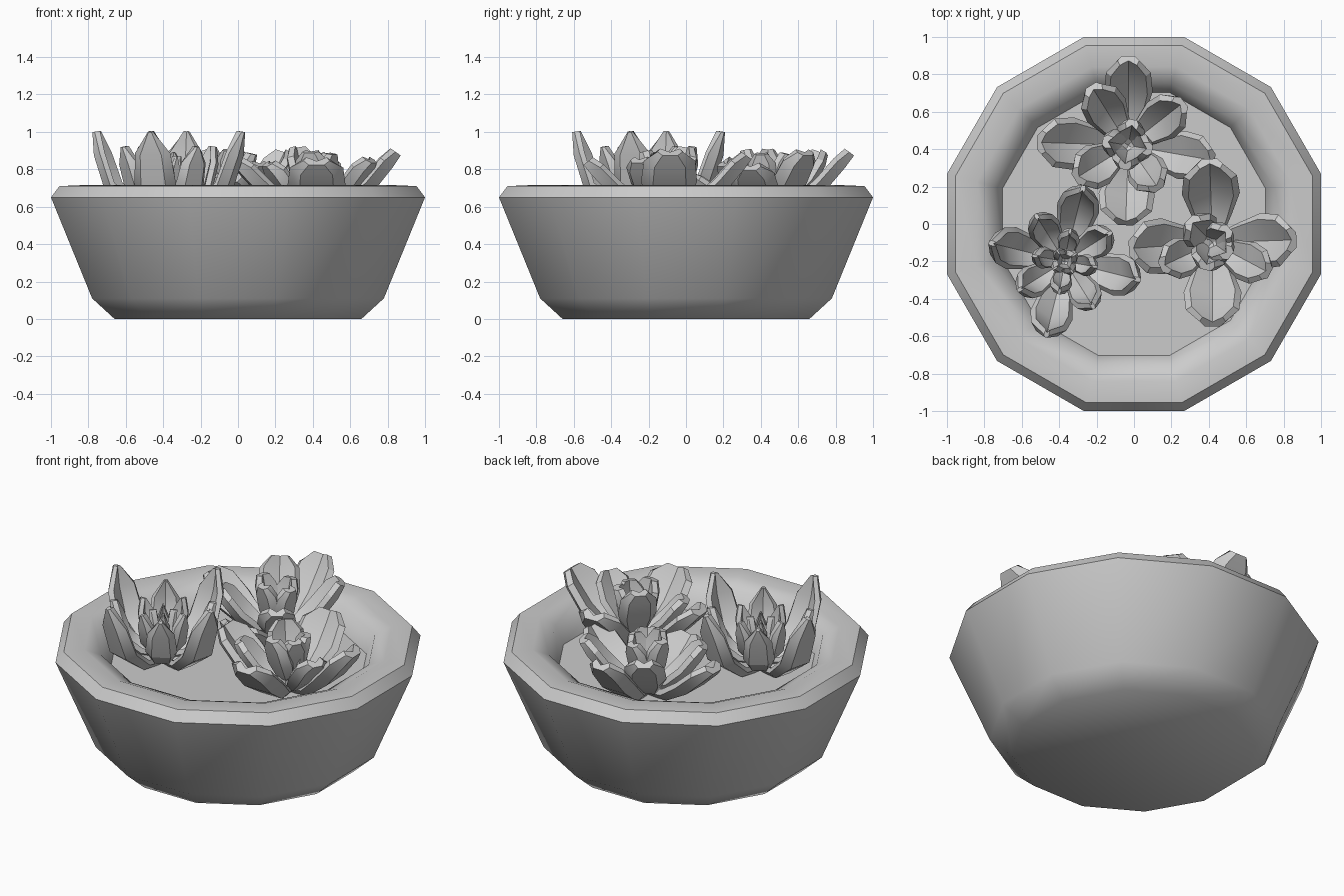
import bpy, bmesh, math
from mathutils import Vector

if "Cube" in bpy.data.objects:
    bpy.data.objects.remove(bpy.data.objects["Cube"])

SIDES = 12


def finish(bm, name, angle):
    bmesh.ops.recalc_face_normals(bm, faces=bm.faces)
    mesh = bpy.data.meshes.new(name)
    bm.to_mesh(mesh)
    bm.free()
    ob = bpy.data.objects.new(name, mesh)
    bpy.context.collection.objects.link(ob)
    bpy.ops.object.select_all(action='DESELECT')
    ob.select_set(True)
    bpy.context.view_layer.objects.active = ob
    bpy.ops.object.shade_smooth_by_angle(angle=math.radians(angle))
    return ob


def loft(bm, rings):
    """Bridge closed rings of equal length and cap both ends."""
    vs = [[bm.verts.new(p) for p in ring] for ring in rings]
    n = len(vs[0])
    for a, b in zip(vs, vs[1:]):
        for i in range(n):
            j = (i + 1) % n
            bm.faces.new((a[i], a[j], b[j], b[i]))
    bm.faces.new(vs[0])
    bm.faces.new(vs[-1])


def polygon_ring(apothem, z):
    r = apothem / math.cos(math.pi / SIDES)
    return [(r * math.cos(math.radians(15 + 30 * i)),
             r * math.sin(math.radians(15 + 30 * i)), z) for i in range(SIDES)]


# bowl: twelve-sided, with a rounded rim and hollow inside
bm = bmesh.new()
profile = [(.66, 0), (.78, .11), (1, .65), (.955, .71), (.84, .715),
           (.75, .675), (.70, .55), (.68, .50)]
loft(bm, [polygon_ring(*p) for p in profile])
finish(bm, "bowl", 45)

# soil disc
bm = bmesh.new()
loft(bm, [polygon_ring(.69, .50), polygon_ring(.705, .56)])
finish(bm, "soil", 30)

# leaf styles: radial curve, height curve, width curve
POINTED = ((.05, .45, .80, .95, 1.0), (0, .05, .30, .72, 1.0), (.35, .75, 1.0, .85, .12))
ROUND = ((.05, .36, .68, .90, 1.0), (0, .08, .42, .80, 1.0), (.30, .68, 1.0, .92, .45))


def leaf(bm, centre, base, style, angle, reach, tip, width, thick):
    rs, zs, ws = style
    a = math.radians(angle)
    out = Vector((math.cos(a), math.sin(a), 0))
    side = Vector((-math.sin(a), math.cos(a), 0))
    origin = Vector((centre[0], centre[1], base))
    pts = [origin + out * (r * reach) + Vector((0, 0, z * (tip - base))) for r, z in zip(rs, zs)]
    rings = []
    for i, p in enumerate(pts):
        t = (pts[min(i + 1, 4)] - pts[max(i - 1, 0)]).normalized()
        n = side.cross(t).normalized()
        if n.dot(Vector((0, 0, 1)) - out) < 0:
            n = -n
        w = ws[i] * width
        cup = w * .35
        section = [(-1, cup), (-.78, cup * .8 + thick), (0, thick * .6),
                   (.78, cup * .8 + thick), (1, cup), (.6, -thick * .3), (-.6, -thick * .3)]
        rings.append([p + side * (s * w) + n * h for s, h in section])
    loft(bm, rings)


def succulent(name, centre, style, leaves, thick=.035):
    bm = bmesh.new()
    for angle, reach, tip, width in leaves:
        base = .56 + (.06 if reach < .25 else .03 if reach < .38 else 0)
        leaf(bm, centre, base, style, angle, reach, tip, width, thick)
    finish(bm, name, 32)


# pointed succulent: three whorls of four leaves
whorls = [(-14, .41, 1.0, .115), (32, .29, .92, .09), (-10, .17, .89, .06), (35, .07, .87, .04)]
succulent("pointed_succulent", (-.37, -.20), POINTED,
          [(a + 90 * k, r, z, w) for a, r, z, w in whorls for k in range(4)], .03)

# back round-leaved succulent: leaf angle, reach, tip height, half width
succulent("back_succulent", (-.03, .42), ROUND,
          [(90, .47, .88, .13), (178, .48, .82, .14), (268, .42, .74, .15), (-10, .46, .80, .13),
           (38, .37, .88, .12), (122, .37, .88, .12), (212, .33, .84, .12), (305, .28, .82, .11),
           (80, .13, .88, .08), (170, .13, .90, .08), (260, .12, .90, .08), (350, .12, .88, .08)])

# right round-leaved succulent
succulent("right_succulent", (.42, -.10), ROUND,
          [(92, .44, .86, .155), (2, .44, .88, .15), (270, .44, .83, .155), (184, .44, .83, .15),
           (-28, .34, .84, .11), (205, .30, .82, .11),
           (135, .17, .91, .11), (255, .14, .89, .10), (40, .11, .88, .09), (325, .11, .88, .09)])
